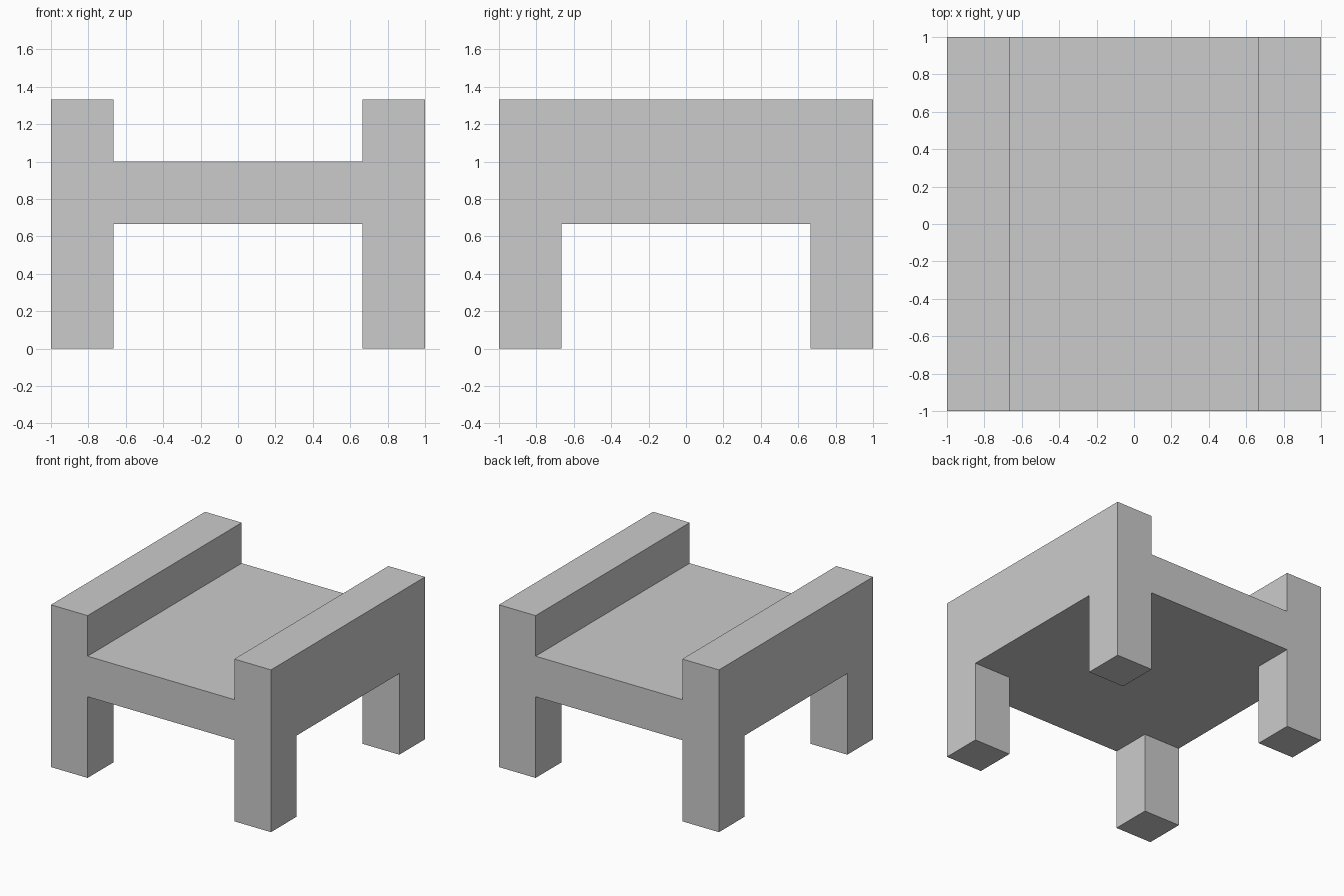
import bpy, bmesh
from mathutils import Matrix, Vector

if "Cube" in bpy.data.objects:
    bpy.data.objects.remove(bpy.data.objects["Cube"])

T = 1 / 3          # thickness of seat, armrests and legs
INNER = 1 - T      # inner edge of legs and armrests
LEG_H = 2 * T

bm = bmesh.new()

# Seat slab, cut into a 3 x 3 layout
bmesh.ops.create_cube(bm, size=1, matrix=Matrix.Translation((0, 0, LEG_H + T / 2))
                      @ Matrix.Diagonal((2, 2, T, 1)))
for axis in (Vector((1, 0, 0)), Vector((0, 1, 0))):
    for side in (-1, 1):
        bmesh.ops.bisect_plane(bm, geom=bm.verts[:] + bm.edges[:] + bm.faces[:],
                               plane_co=axis * side * INNER, plane_no=axis)
bm.normal_update()


def pull(faces, dz):
    """Extrude separate faces vertically."""
    new = bmesh.ops.extrude_discrete_faces(bm, faces=faces)["faces"]
    bmesh.ops.translate(bm, vec=(0, 0, dz), verts=list({v for f in new for v in f.verts}))


# Armrests: full-depth strips along both sides of the top
rails = []
for side in (-1, 1):
    strip = [f for f in bm.faces if f.normal.z > 0.9
             and f.calc_center_median().x * side > INNER]
    rails += bmesh.ops.dissolve_faces(bm, faces=strip)["region"]
pull(rails, T)
bm.normal_update()

# Legs: the four corners of the underside
corners = [f for f in bm.faces if f.normal.z < -0.9
           and min(abs(f.calc_center_median().x), abs(f.calc_center_median().y)) > INNER]
pull(corners, -LEG_H)

# Merge flat areas into clean faces
bmesh.ops.remove_doubles(bm, verts=bm.verts[:], dist=1e-5)
bmesh.ops.dissolve_limit(bm, angle_limit=0.01, verts=bm.verts[:], edges=bm.edges[:])
bmesh.ops.recalc_face_normals(bm, faces=bm.faces[:])

mesh = bpy.data.meshes.new("bench_with_armrests")
bm.to_mesh(mesh)
bm.free()
bpy.context.collection.objects.link(bpy.data.objects.new("bench_with_armrests", mesh))
